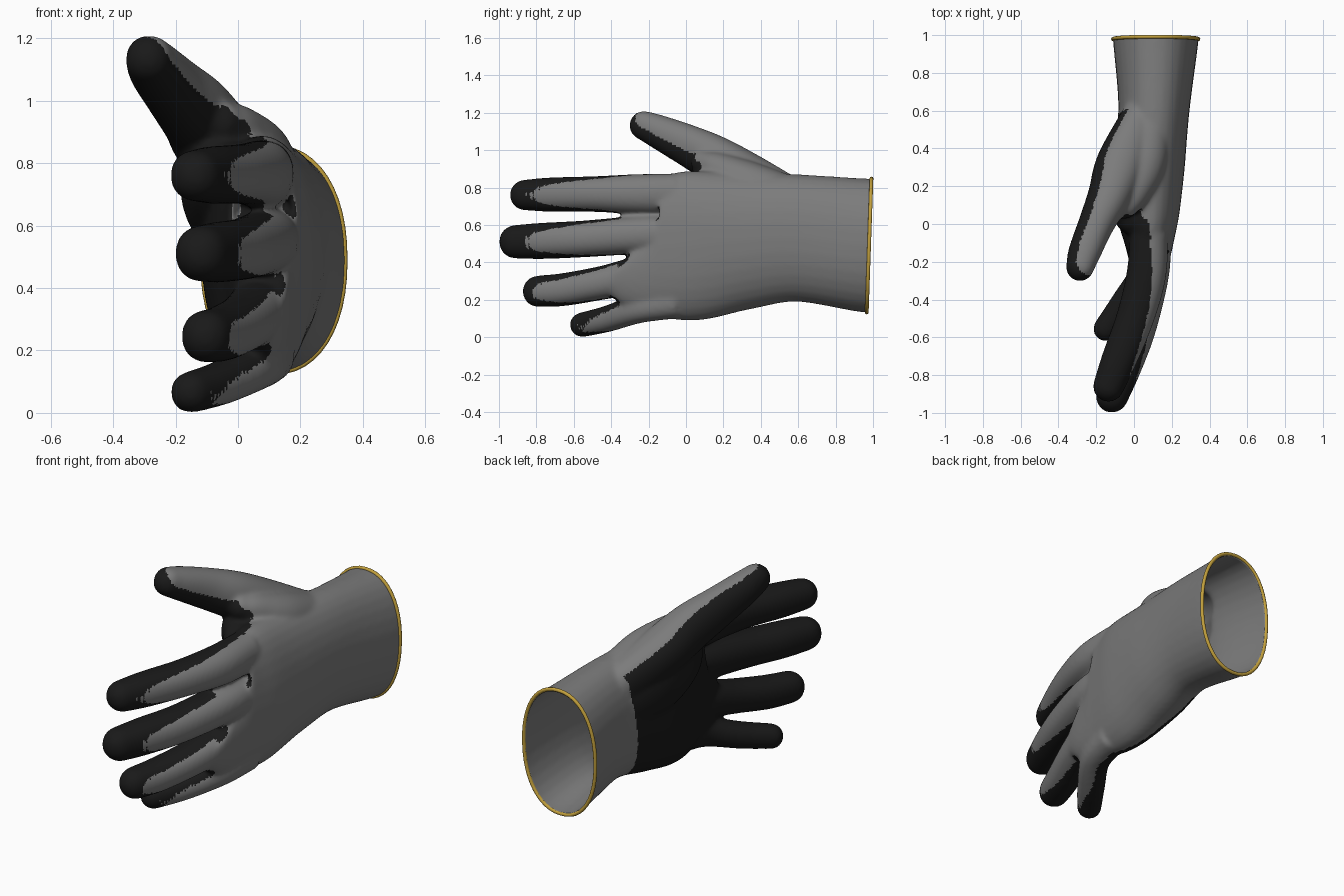
import bpy, bmesh, math
from mathutils import Vector

if "Cube" in bpy.data.objects:
    bpy.data.objects.remove(bpy.data.objects["Cube"])


def material(name, color, roughness):
    m = bpy.data.materials.new(name)
    m.use_nodes = True
    m.diffuse_color = (*color, 1)
    node = m.node_tree.nodes["Principled BSDF"]
    node.inputs["Base Color"].default_value = (*color, 1)
    node.inputs["Roughness"].default_value = roughness
    return m


black = material("black rubber coating", (0.01, 0.01, 0.01), 0.6)
grey = material("grey knit", (0.2, 0.2, 0.2), 0.8)
gold = material("gold hem", (0.54, 0.35, 0.045), 0.6)


def oval(angle, power=2.2):
    c, s = math.cos(angle), math.sin(angle)
    return [math.copysign(abs(k) ** (2 / power), k) for k in (c, s)]


def smooth_path(rows, steps=6):
    """Catmull-Rom interpolation of section rows (x, y, z, half width, half height)."""
    rows = [Vector(r) for r in rows]
    out = []
    for i in range(len(rows) - 1):
        a, b = rows[i], rows[i + 1]
        ta = (b - rows[i - 1]) / 2 if i else b - a
        tb = (rows[i + 2] - a) / 2 if i + 2 < len(rows) else b - a
        for k in range(steps):
            t = k / steps
            out.append(a * (2*t**3 - 3*t**2 + 1) + ta * (t**3 - 2*t**2 + t)
                       + b * (3*t**2 - 2*t**3) + tb * (t**3 - t**2))
    return out + [rows[-1]]


def loft(bm, rows, round_end=True, sides=32):
    """Add a closed tube through the sections, with a rounded far end."""
    rows = smooth_path(rows)
    if round_end:
        last = rows[-1]
        axis = (last - rows[-2]).to_3d().normalized()
        for a in (0.3, 0.6, 0.9, 1.2, 1.45):
            p = last.to_3d() + axis * last[4] * math.sin(a)
            rows.append(Vector((*p, last[3] * math.cos(a), last[4] * math.cos(a))))
    rings = []
    for i, row in enumerate(rows):
        tangent = (rows[min(i + 1, len(rows) - 1)] - rows[max(i - 1, 0)]).to_3d().normalized()
        up = Vector((0, 0, 1))
        up = (up - tangent * tangent.dot(up)).normalized()
        side = tangent.cross(up)
        ring = []
        for k in range(sides):
            u, v = oval(math.tau * k / sides)
            ring.append(bm.verts.new(row.to_3d() + side * u * row[3] + up * v * row[4]))
        rings.append(ring)
    for a, b in zip(rings, rings[1:]):
        for k in range(sides):
            n = (k + 1) % sides
            bm.faces.new((a[k], a[n], b[n], b[k]))
    bm.faces.new(rings[0][::-1])
    bm.faces.new(rings[-1])


# Cuff and palm
cuff = (0.115, 0.49, 0.226, 0.358)
palm = [
    (0.115, 1.06, 0.49, 0.226, 0.358),
    (0.115, 0.97, 0.49, 0.226, 0.358),
    (0.105, 0.6, 0.53, 0.188, 0.34),
    (0.075, 0.3, 0.515, 0.193, 0.37),
    (0.075, 0.05, 0.49, 0.165, 0.4),
    (0.08, -0.1, 0.485, 0.13, 0.385),
    (0.08, -0.19, 0.49, 0.105, 0.36),
    (0.08, -0.23, 0.52, 0.065, 0.3),
]
# Fingers from knuckle to the last joint
index = [(0.08, -0.05, 0.765, 0.1, 0.11), (0.065, -0.27, 0.765, 0.105, 0.106),
         (0.005, -0.5, 0.765, 0.1, 0.095), (-0.08, -0.72, 0.762, 0.093, 0.092),
         (-0.135, -0.86, 0.76, 0.082, 0.082)]
middle = [(0.1, -0.05, 0.55, 0.1, 0.105), (0.08, -0.27, 0.545, 0.105, 0.102),
          (0.015, -0.55, 0.525, 0.102, 0.098), (-0.06, -0.76, 0.515, 0.098, 0.097),
          (-0.115, -0.91, 0.51, 0.086, 0.09)]
ring_finger = [(0.09, -0.05, 0.345, 0.1, 0.1), (0.07, -0.25, 0.332, 0.1, 0.099),
               (0.02, -0.45, 0.29, 0.095, 0.09), (-0.05, -0.65, 0.255, 0.09, 0.088),
               (-0.1, -0.79, 0.245, 0.081, 0.084)]
little = [(0.1, -0.05, 0.19, 0.085, 0.09), (0.06, -0.25, 0.152, 0.08, 0.077),
          (-0.05, -0.42, 0.098, 0.075, 0.07), (-0.15, -0.555, 0.066, 0.066, 0.066)]
# Thumb, the muscle at its root, and the web towards the index finger
thumb = [(0.04, 0.58, 0.72, 0.1, 0.12), (-0.07, 0.32, 0.865, 0.13, 0.125),
         (-0.13, 0.15, 0.955, 0.115, 0.125), (-0.2, 0, 1.03, 0.095, 0.11),
         (-0.262, -0.15, 1.1, 0.086, 0.09), (-0.285, -0.225, 1.132, 0.075, 0.078)]
thumb_muscle = [(0.03, 0.57, 0.62, 0.1, 0.14), (-0.04, 0.35, 0.7, 0.13, 0.18),
                (-0.06, 0.15, 0.77, 0.12, 0.15), (-0.02, 0.04, 0.77, 0.085, 0.1)]
thumb_web = [(0.08, 0.55, 0.74, 0.12, 0.12), (0.04, 0.32, 0.82, 0.13, 0.125),
             (-0.015, 0.17, 0.895, 0.1, 0.095), (-0.06, 0.1, 0.93, 0.08, 0.07)]

bm = bmesh.new()
loft(bm, palm, round_end=False)
for part in (index, middle, ring_finger, little, thumb, thumb_muscle, thumb_web):
    loft(bm, part)
bmesh.ops.recalc_face_normals(bm, faces=bm.faces)
mesh = bpy.data.meshes.new("glove")
bm.to_mesh(mesh)
bm.free()
glove = bpy.data.objects.new("glove", mesh)
bpy.context.collection.objects.link(glove)
bpy.context.view_layer.objects.active = glove
glove.select_set(True)

# Fuse the parts into one skin and soften the webs
remesh = glove.modifiers.new("fuse", 'REMESH')
remesh.mode = 'VOXEL'
remesh.voxel_size = 0.011
soften = glove.modifiers.new("soften", 'SMOOTH')
soften.factor = 0.5
soften.iterations = 14
for name in ("fuse", "soften"):
    bpy.ops.object.modifier_apply(modifier=name)
mesh = glove.data
mesh.materials.clear()
mesh.materials.append(black)
mesh.materials.append(grey)


def coated(p, n):
    """True on the palm side, fingertips and webs."""
    if p.y > 0.56 + 0.15 * (p.z - 0.5):
        return False
    if p.z > 0.9 - 0.5 * max(0, p.y):
        return 0.77 * n.x + 0.64 * n.z + 0.4 * n.y < 0.42 - 0.4 * p.y
    return n.x + 0.6 * n.y < -0.03 - 0.8 * p.y


# Open the cuff and colour the dipped side
slant = 0.035
bm = bmesh.new()
bm.from_mesh(mesh)
bmesh.ops.bisect_plane(bm, geom=bm.verts[:] + bm.edges[:] + bm.faces[:],
                       plane_co=(0, 0.98, cuff[1]), plane_no=(0, 1, -slant),
                       clear_outer=True)
bm.normal_update()
for f in bm.faces:
    f.smooth = True
    f.material_index = 0 if coated(f.calc_center_median(), f.normal) else 1
bm.to_mesh(mesh)
bm.free()

# Cloth thickness with a grey lining
lining = glove.modifiers.new("lining", 'SOLIDIFY')
lining.thickness = 0.01
lining.offset = -1
lining.material_offset = 1

# Gold hem around the opening
curve = bpy.data.curves.new("cuff_hem", 'CURVE')
curve.dimensions = '3D'
curve.bevel_depth = 0.01
curve.bevel_resolution = 3
count = 48
spline = curve.splines.new('POLY')
spline.points.add(count - 1)
spline.use_cyclic_u = True
for k, point in enumerate(spline.points):
    u, v = oval(math.tau * k / count)
    x, z = cuff[0] + cuff[2] * u, cuff[1] + cuff[3] * v
    point.co = (x, 0.979 + slant * (z - cuff[1]), z, 1)
curve.materials.append(gold)
hem = bpy.data.objects.new("cuff_hem", curve)
bpy.context.collection.objects.link(hem)
